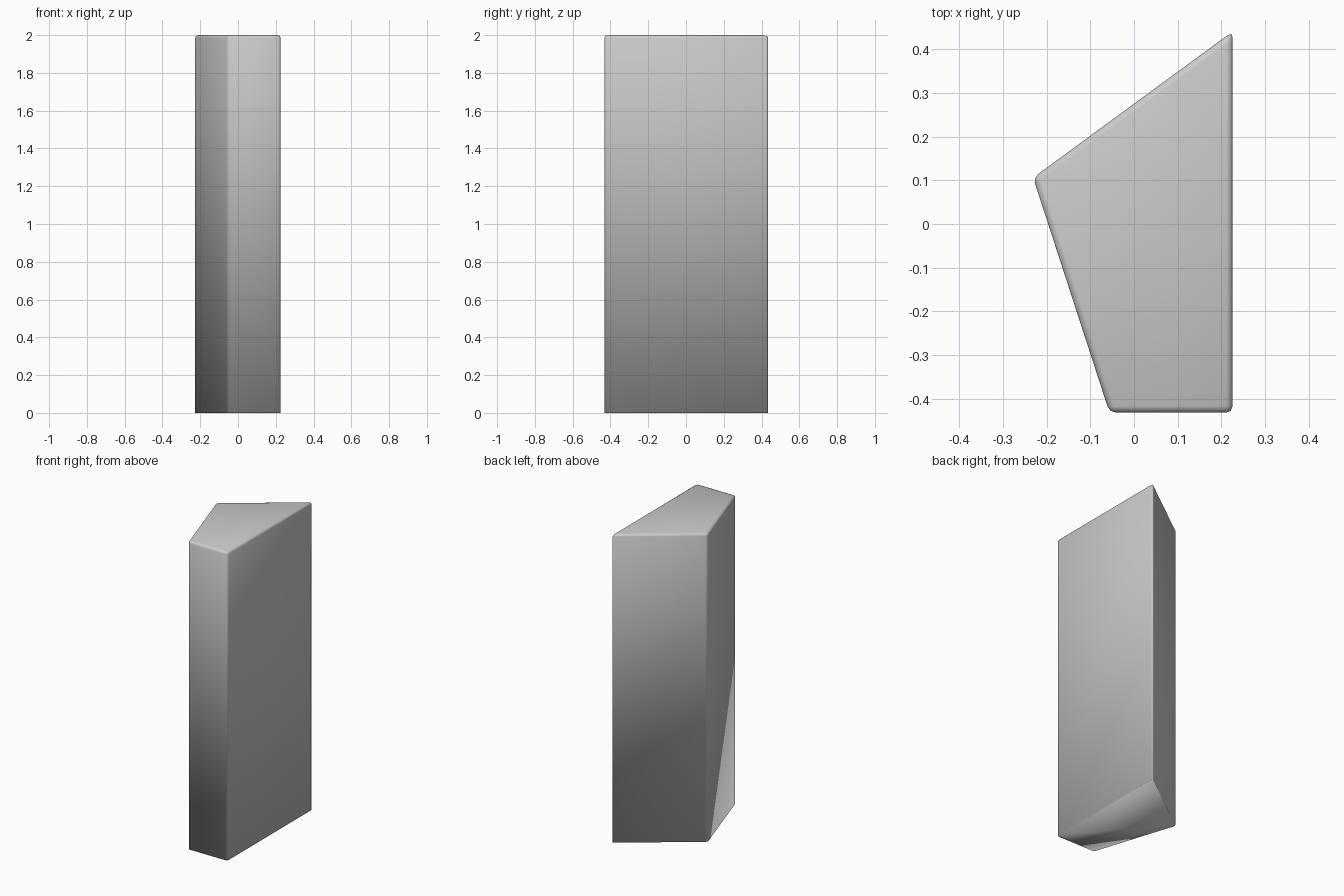
import bpy
import bmesh

cube = bpy.data.objects.get("Cube")
if cube:
    bpy.data.objects.remove(cube, do_unlink=True)

HEIGHT = 2.0
BEVEL = 0.015
OUTLINE = [(0.226, 0.441), (-0.231, 0.106), (-0.056, -0.432), (0.226, -0.432)]

# Plain grey surface
grey = bpy.data.materials.new("plain_grey")
grey.use_nodes = True
colour = (0.6, 0.6, 0.6, 1.0)
grey.diffuse_color = colour
grey.node_tree.nodes["Principled BSDF"].inputs["Base Color"].default_value = colour

# Four-sided pillar raised from its outline
bm = bmesh.new()
base = bm.faces.new([bm.verts.new((x, y, 0)) for x, y in OUTLINE])
raised = bmesh.ops.extrude_face_region(bm, geom=[base], use_keep_orig=True)
top = [v for v in raised["geom"] if isinstance(v, bmesh.types.BMVert)]
bmesh.ops.translate(bm, verts=top, vec=(0, 0, HEIGHT))
bmesh.ops.recalc_face_normals(bm, faces=bm.faces)

# Rounded top rim and upright corners; the foot stays sharp
rounded = [e for e in bm.edges if any(v.co.z > 0 for v in e.verts)]
bmesh.ops.bevel(bm, geom=rounded, offset=BEVEL, offset_type="OFFSET",
                segments=2, profile=0.5, affect="EDGES")
for face in bm.faces:
    face.smooth = True

mesh = bpy.data.meshes.new("stone_pillar")
bm.to_mesh(mesh)
bm.free()
mesh.materials.append(grey)
pillar = bpy.data.objects.new("stone_pillar", mesh)
bpy.context.collection.objects.link(pillar)
